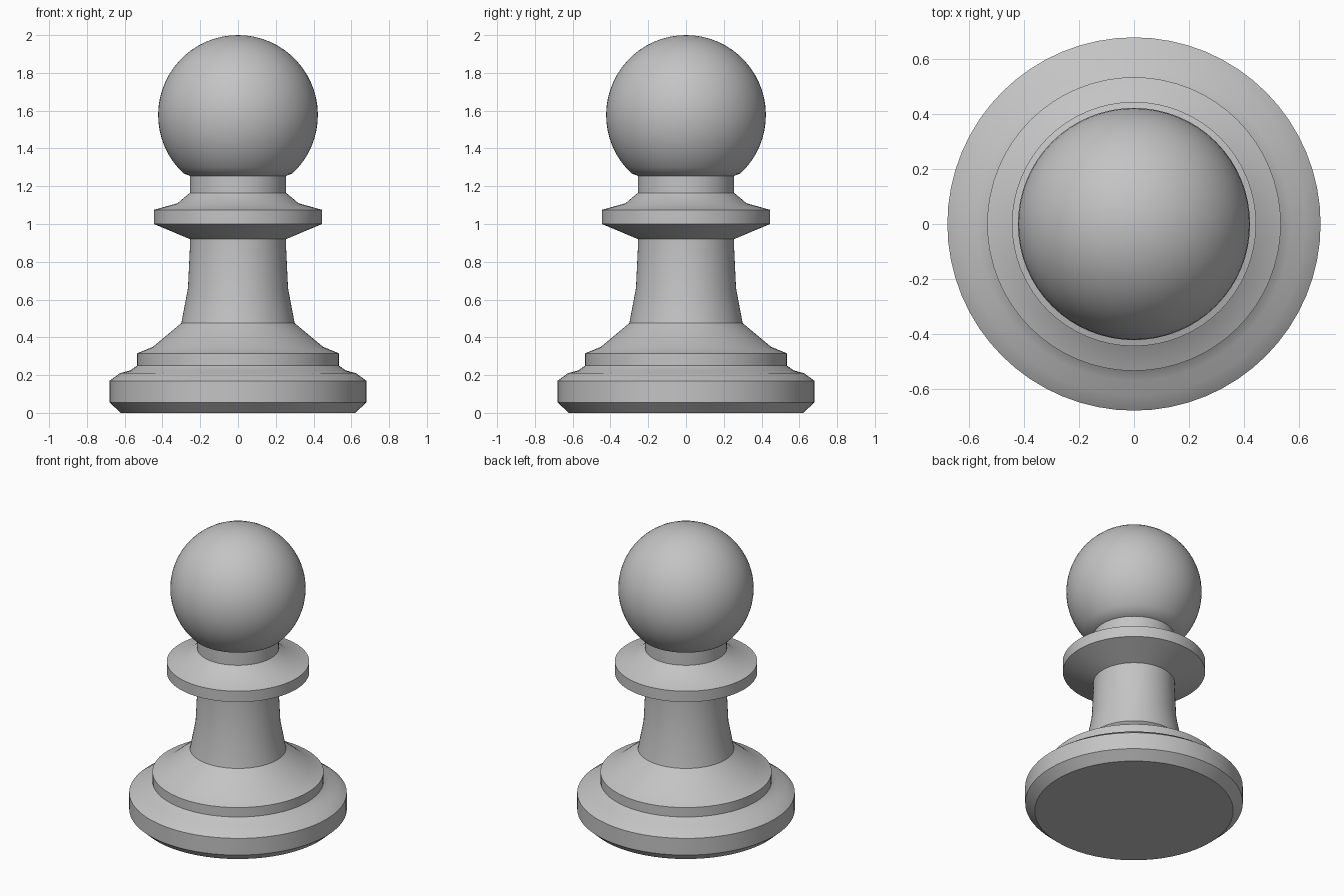
import bpy
import bmesh
import math

SEGMENTS = 64

default_cube = bpy.data.objects.get("Cube")
if default_cube:
    bpy.data.objects.remove(default_cube, do_unlink=True)

# Single grey material
grey = bpy.data.materials.new("plain_grey")
grey.use_nodes = True
colour = (0.55, 0.55, 0.55, 1)
grey.diffuse_color = colour
grey.node_tree.nodes["Principled BSDF"].inputs["Base Color"].default_value = colour


def lathe(name, profile):
    """Turn a bottom-to-top list of (radius, height) points around z."""
    bm = bmesh.new()
    rings = []
    for radius, z in profile:
        if radius < 1e-5:
            rings.append([bm.verts.new((0, 0, z))] * SEGMENTS)
            continue
        angles = [math.tau * i / SEGMENTS for i in range(SEGMENTS)]
        rings.append([bm.verts.new((radius * math.cos(a), radius * math.sin(a), z))
                      for a in angles])
    for low, high in zip(rings, rings[1:]):
        for i in range(SEGMENTS):
            j = (i + 1) % SEGMENTS
            corners = dict.fromkeys((low[i], low[j], high[j], high[i]))
            bm.faces.new(list(corners))
    mesh = bpy.data.meshes.new(name)
    bm.to_mesh(mesh)
    bm.free()
    mesh.materials.append(grey)
    obj = bpy.data.objects.new(name, mesh)
    bpy.context.collection.objects.link(obj)
    bpy.ops.object.select_all(action='DESELECT')
    obj.select_set(True)
    bpy.context.view_layer.objects.active = obj
    bpy.ops.object.shade_smooth_by_angle(angle=math.radians(30))
    return obj


# Stepped foot with a flat underside
lathe("base", [(0, 0), (0.62, 0), (0.68, 0.055), (0.68, 0.17), (0.625, 0.21),
               (0.57, 0.225), (0.535, 0.25), (0.535, 0.315), (0.45, 0.35),
               (0.3, 0.475)])

# Tapering stem
lathe("stem", [(0.3, 0.475), (0.265, 0.66), (0.255, 0.87), (0.255, 0.92)])

# Flared collar and short neck
lathe("collar", [(0.255, 0.92), (0.385, 0.975), (0.445, 1.0), (0.445, 1.075),
                 (0.32, 1.11), (0.255, 1.165), (0.255, 1.255)])

# Ball head, cut off where it meets the neck
head_radius, head_centre, steps = 0.423, 1.577, 24
start = -math.acos(0.255 / head_radius)
head = []
for i in range(steps + 1):
    angle = start + (math.pi / 2 - start) * i / steps
    head.append((head_radius * math.cos(angle),
                 head_centre + head_radius * math.sin(angle)))
head[0] = (0.255, 1.255)
lathe("head", head)
